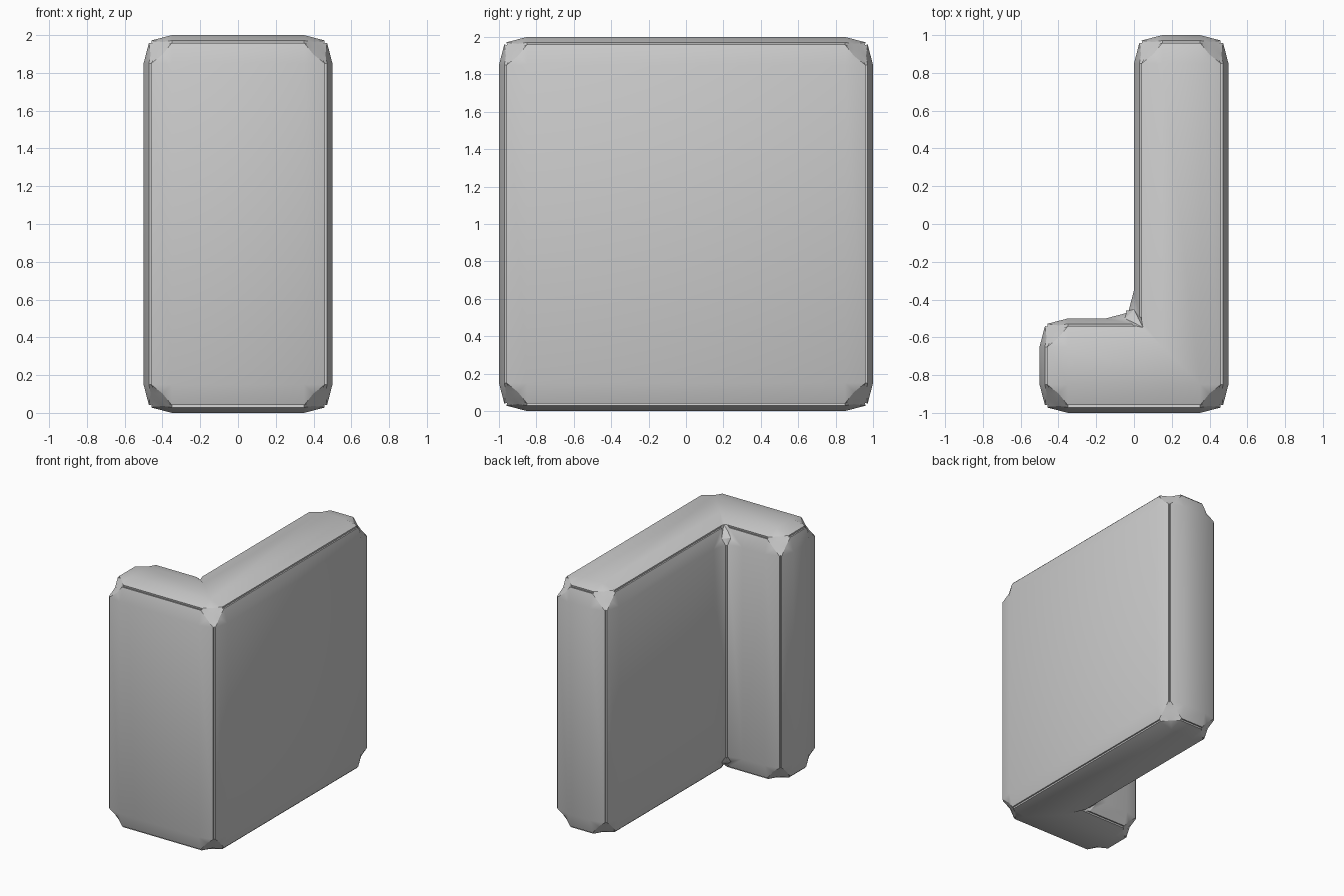
import bpy, bmesh, math

if "Cube" in bpy.data.objects:
    bpy.data.objects.remove(bpy.data.objects["Cube"])

# L-shaped footprint extruded upwards
outline = [(-.5, -1), (.5, -1), (.5, 1), (0, 1), (0, -.5), (-.5, -.5)]
bm = bmesh.new()
base = bm.faces.new([bm.verts.new((x, y, 0)) for x, y in outline])
ext = bmesh.ops.extrude_face_region(bm, geom=[base])
tops = [v for v in ext["geom"] if isinstance(v, bmesh.types.BMVert)]
bmesh.ops.translate(bm, verts=tops, vec=(0, 0, 2))
bmesh.ops.recalc_face_normals(bm, faces=bm.faces)
mesh = bpy.data.meshes.new("corner_wall")
bm.to_mesh(mesh)
bm.free()
wall = bpy.data.objects.new("corner_wall", mesh)
bpy.context.collection.objects.link(wall)
bpy.context.view_layer.objects.active = wall
wall.select_set(True)

# Edge trim: shallow slopes either side of a narrow groove
bevel = wall.modifiers.new("edge_trim", 'BEVEL')
bevel.width = 0.15
bevel.segments = 4
bevel.limit_method = 'NONE'
bevel.profile_type = 'CUSTOM'
profile = bevel.custom_profile
for x, y in [(.81, .73), (.73, .81), (.71, .71)]:
    profile.points.add(x, y)
for p in profile.points:
    p.handle_type_1 = p.handle_type_2 = 'VECTOR'
profile.update()
bpy.ops.object.modifier_apply(modifier=bevel.name)

# Soft faces with crisp groove lines
bpy.ops.object.shade_smooth_by_angle(angle=math.radians(30))
